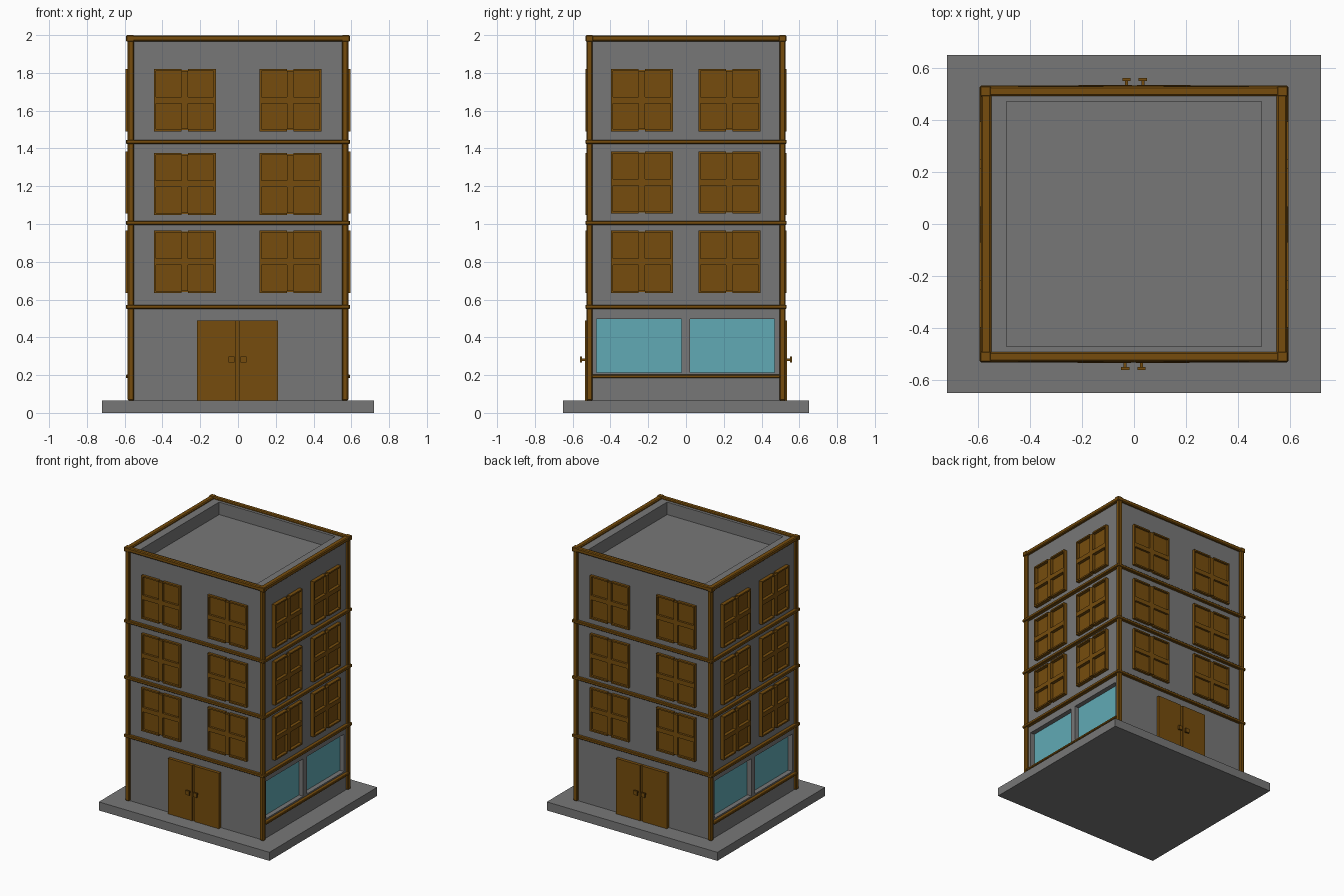
import bpy
import bmesh
from mathutils import Matrix, Vector
from math import pi

if "Cube" in bpy.data.objects:
    bpy.data.objects.remove(bpy.data.objects["Cube"])


def material(name, r, g, b):
    m = bpy.data.materials.new(name)
    m.diffuse_color = (r, g, b, 1)
    m.use_nodes = True
    m.node_tree.nodes["Principled BSDF"].inputs["Base Color"].default_value = m.diffuse_color
    return m


GREY = material("concrete grey", 0.185, 0.185, 0.185)
BROWN = material("wood brown", 0.18, 0.073, 0.004)
GLASS = material("glass teal", 0.12, 0.40, 0.46)


def boxes(name, ranges, mat, bevel=0, turn=None):
    """One object made of boxes, each given as (x0, x1, y0, y1, z0, z1)."""
    bm = bmesh.new()
    for x0, x1, y0, y1, z0, z1 in ranges:
        mtx = Matrix.Translation(((x0 + x1) / 2, (y0 + y1) / 2, (z0 + z1) / 2))
        mtx = mtx @ Matrix.Diagonal((x1 - x0, y1 - y0, z1 - z0, 1))
        bmesh.ops.create_cube(bm, size=1, matrix=mtx)
    if bevel:
        bmesh.ops.bevel(bm, geom=bm.edges[:], offset=bevel, segments=1,
                        affect='EDGES', profile=0.5)
    if turn is not None:
        bm.transform(turn)
    me = bpy.data.meshes.new(name)
    bm.to_mesh(me)
    bm.free()
    me.materials.append(mat)
    ob = bpy.data.objects.new(name, me)
    bpy.context.collection.objects.link(ob)
    return ob


WX, WY = 0.567, 0.511        # outer wall faces
BASE = 0.065

# pavement slab
boxes("base_slab", [(-0.72, 0.72, -0.65, 0.65, 0, BASE)], GREY)

# walls with sunken roof and shop window openings
body = boxes("walls", [(-WX, WX, -WY, WY, BASE - 0.005, 1.985)], GREY)
cuts = [(-0.49, 0.49, -0.472, 0.472, 1.89, 2.1)]
panes = []
for sx in (-1, 1):
    for y0, y1 in ((-0.473, -0.024), (0.020, 0.469)):
        xs = sorted((sx * (WX - 0.04), sx * 0.7))
        cuts.append((*xs, y0, y1, 0.213, 0.498))
        xs = sorted((sx * (WX - 0.045), sx * (WX - 0.036)))
        panes.append((*xs, y0, y1, 0.213, 0.498))
cutter = boxes("opening_cutter", cuts, GREY)
cutter.hide_render = True
mod = body.modifiers.new("openings", 'BOOLEAN')
mod.operation = 'DIFFERENCE'
mod.solver = 'EXACT'
mod.object = cutter
bpy.context.view_layer.objects.active = body
body.select_set(True)
bpy.ops.object.modifier_apply(modifier=mod.name)
bpy.data.objects.remove(cutter)
boxes("shop_glass", panes, GLASS)

# corner posts
PX, PY, h = 0.567, 0.511, 0.017
boxes("corner_posts", [(sx * PX - h, sx * PX + h, sy * PY - h, sy * PY + h, BASE, 1.975)
                       for sx in (-1, 1) for sy in (-1, 1)], BROWN, 0.006)

# parapet rails and corner caps
rails, caps = [], []
for s in (-1, 1):
    rails.append((-0.56, 0.56, s * 0.511 - 0.018, s * 0.511 + 0.018, 1.967, 1.998))
    rails.append((s * 0.569 - 0.020, s * 0.569 + 0.020, -0.50, 0.50, 1.967, 1.998))
    for t in (-1, 1):
        caps.append((s * 0.571 - 0.021, s * 0.571 + 0.021,
                     t * 0.511 - 0.020, t * 0.511 + 0.020, 1.965, 2.0))
boxes("parapet_rails", rails, BROWN, 0.006)
boxes("parapet_corner_caps", caps, BROWN, 0.004)

# floor bands all round, sill bands on the sides only
bands, sills = [], []
for s in (-1, 1):
    for z in (0.561, 1.006, 1.435):
        bands.append((-0.592, 0.592, s * 0.515 - 0.018, s * 0.515 + 0.018, z - 0.011, z + 0.011))
        bands.append((s * 0.574 - 0.020, s * 0.574 + 0.020, -0.53, 0.53, z - 0.011, z + 0.011))
    sills.append((s * 0.575 - 0.019, s * 0.575 + 0.019, -0.50, 0.50, 0.184, 0.202))
boxes("floor_bands", bands, BROWN, 0.004)
boxes("shop_sill_bands", sills, BROWN, 0.004)


def window(name, wall, u, z, depth, turn):
    """Four-pane window on the wall plane y = -wall, then turned about z."""
    w, hh, e, m = 0.164, 0.165, 0.011, 0.017
    y0, y1 = -wall - depth, -wall + 0.01
    parts = [(u - w, u - w + e, y0, y1, z - hh, z + hh),
             (u + w - e, u + w, y0, y1, z - hh, z + hh),
             (u - m, u + m, y0, y1, z - hh + e, z + hh - e)]
    for a, b in ((u - w + e, u - m), (u + m, u + w - e)):
        for c, d in ((z - hh, z - hh + e), (z - m, z + m), (z + hh - e, z + hh)):
            parts.append((a, b, y0, y1, c, d))
    # recessed panes
    parts.append((u - w + e / 2, u + w - e / 2, -wall - 0.004, y1, z - hh + e / 2, z + hh - e / 2))
    boxes(name, parts, BROWN, 0, turn)


# windows on all four sides, three floors
sides = (("front", WY, 0.0, 0.020), ("right", WX, pi / 2, 0.028),
         ("back", WY, pi, 0.020), ("left", WX, -pi / 2, 0.028))
for side, wall, angle, depth in sides:
    along = (-0.2815, 0.2775) if wall == WY else (-0.234, 0.230)
    if angle in (pi, -pi / 2):
        along = [-a for a in along]
    for floor, z in enumerate((0.80, 1.212 if wall == WY else 1.22, 1.656)):
        for i, u in enumerate(along):
            window(f"{side}_window_{floor}_{i}", wall, u, z, depth,
                   Matrix.Rotation(angle, 4, 'Z'))

# double doors with square knobs, front and back
for name, angle in (("front", 0), ("back", pi)):
    turn = Matrix.Rotation(angle, 4, 'Z')
    boxes(name + "_doors", [(-0.217, -0.012, -0.535, -0.50, BASE, 0.488),
                            (0.008, 0.213, -0.535, -0.50, BASE, 0.488),
                            (-0.012, 0.008, -0.527, -0.50, BASE, 0.488)], BROWN, 0, turn)
    knobs = []
    for x in (-0.034, 0.029):
        knobs.append((x - 0.006, x + 0.006, -0.555, -0.53, 0.275, 0.289))
        knobs.append((x - 0.016, x + 0.016, -0.562, -0.550, 0.266, 0.298))
    boxes(name + "_door_knobs", knobs, BROWN, 0, turn)
